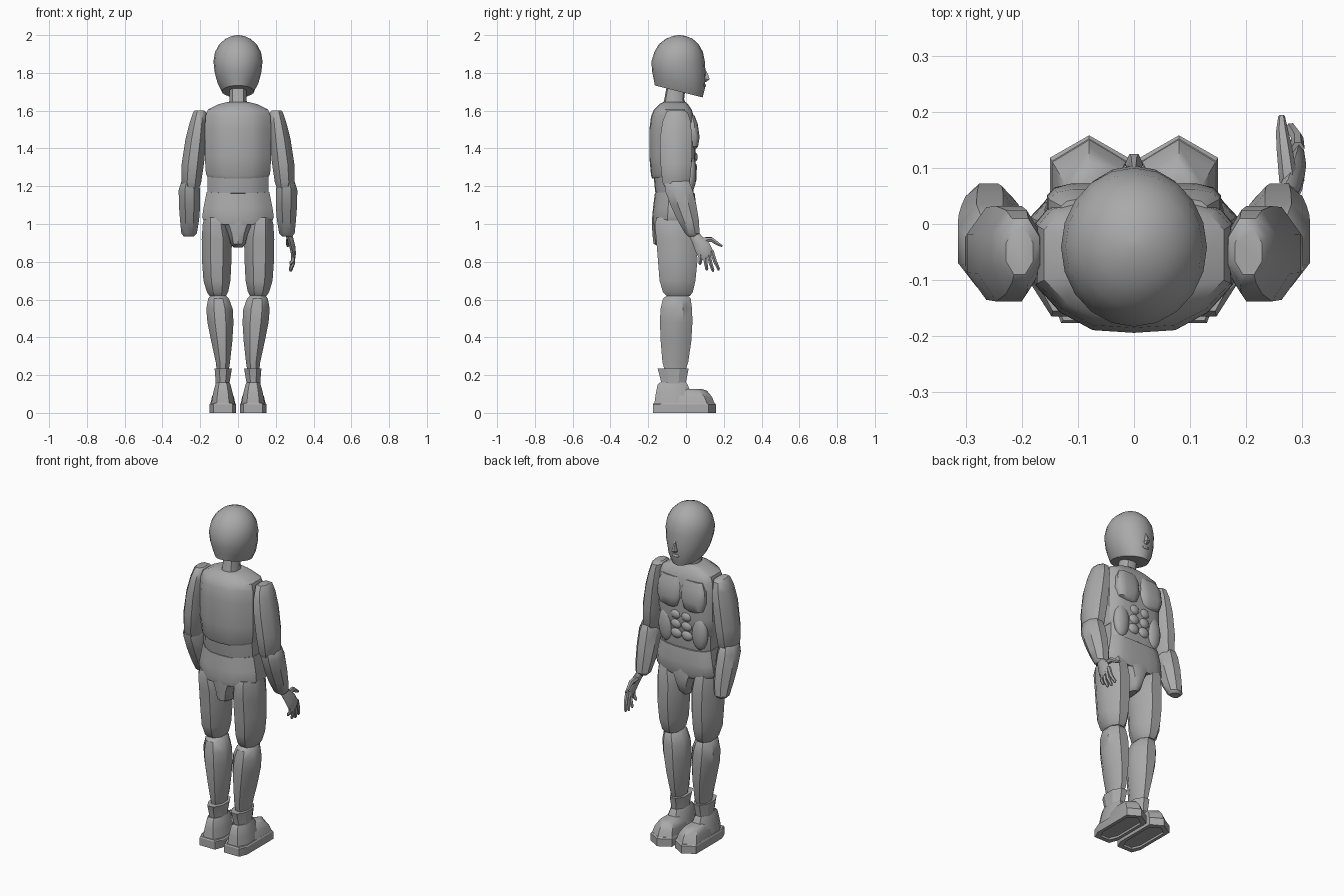
import bpy, bmesh, math
from mathutils import Vector

grey = bpy.data.materials.new("grey_plastic")
grey.diffuse_color = (0.4, 0.4, 0.4, 1)


def finish(name, bm, angle=32):
    bmesh.ops.recalc_face_normals(bm, faces=bm.faces)
    me = bpy.data.meshes.new(name)
    bm.to_mesh(me)
    bm.free()
    ob = bpy.data.objects.new(name, me)
    bpy.context.collection.objects.link(ob)
    me.materials.append(grey)
    bpy.ops.object.select_all(action='DESELECT')
    ob.select_set(True)
    bpy.context.view_layer.objects.active = ob
    bpy.ops.object.shade_smooth_by_angle(angle=math.radians(angle))
    return ob


def loft(name, rings, angle=32):
    """Skin a stack of closed rings and cap both ends."""
    bm = bmesh.new()
    vs = [[bm.verts.new(p) for p in r] for r in rings]
    n = len(vs[0])
    for a, b in zip(vs, vs[1:]):
        for i in range(n):
            j = (i + 1) % n
            bm.faces.new((a[i], a[j], b[j], b[i]))
    bm.faces.new(vs[0])
    bm.faces.new(vs[-1])
    return finish(name, bm, angle)


def ring(z, x0, x1, y0, y1, n=8, s=1, tilt=0, turn=0.5, sq=1.0):
    """Rounded ring filling a box; sq below 1 squares it off."""
    out = []
    cx, cy = (x0 + x1) / 2, (y0 + y1) / 2
    k = math.cos(math.pi / n) if turn else 1
    for i in range(n):
        a = 2 * math.pi * (i + turn) / n
        c, d = math.cos(a) / k, math.sin(a) / k
        c, d = [math.copysign(min(1, abs(v)) ** sq, v) for v in (c, d)]
        y = cy + d * (y1 - y0) / 2
        out.append((s * (cx + c * (x1 - x0) / 2), y, z + tilt * (y - cy)))
    return out


def trunk(z, w, yb, yf, bow=0.0):
    """Broad flat front, straight flanks, tapering faceted back."""
    prof = [(0, 1), (.3, 1), (.6, .98), (.85, .93), (1, .8), (1, .35), (.75, .15),
            (.42, .02), (0, 0)]
    prof += [(-x, y) for x, y in prof[-2:0:-1]]
    return [(x * w, yb + y * (yf - yb), z - bow * (1 - x * x)) for x, y in prof]


def blob(name, c, r, angle=40):
    bm = bmesh.new()
    bmesh.ops.create_uvsphere(bm, u_segments=16, v_segments=10, radius=1)
    for v in bm.verts:
        v.co = Vector(c) + Vector([a * b for a, b in zip(v.co, r)])
    return finish(name, bm, angle)


def tube(name, pts, radii, n=6):
    """Tapered bar through points."""
    pts = [Vector(p) for p in pts]
    side = Vector((1, 0, 0))
    rings = []
    for i, p in enumerate(pts):
        d = (pts[min(i + 1, len(pts) - 1)] - pts[max(i - 1, 0)]).normalized()
        u = (side - d * side.dot(d)).normalized()
        v = d.cross(u)
        rings.append([p + radii[i] * (u * math.cos(t) + v * math.sin(t))
                      for t in (2 * math.pi * k / n for k in range(n))])
    return loft(name, rings, 45)


# Head with a sloping jaw line
head = [(1.702, .085, -.165, .088, -.25), (1.745, .108, -.172, .1, -.2),
        (1.80, .123, -.18, .104, -.08), (1.86, .13, -.183, .1, 0),
        (1.91, .122, -.168, .09, 0), (1.95, .1, -.145, .068, 0),
        (1.98, .067, -.108, .036, 0), (1.995, .033, -.07, .0, 0),
        (2.0, .006, -.043, -.03, 0)]
loft("head", [ring(z, -w, w, b, f, 20, 1, t, 0) for z, w, b, f, t in head], 42)
# Nose and lips
loft("nose", [ring(z, -w, w, .085, f, 6, turn=0) for z, w, f in
              [(1.752, .01, .108), (1.766, .016, .128), (1.785, .01, .122), (1.82, .006, .103)]], 40)
blob("lips", (0, .098, 1.732), (.022, .009, .008))
# Neck
loft("neck", [ring(1.6, -.055, .055, -.13, .01, 10), ring(1.66, -.045, .045, -.115, -.01, 10),
              ring(1.74, -.045, .045, -.1, 0, 10)], 40)

# Chest shell
loft("chest", [trunk(z, w, b, f, k) for z, w, b, f, k in
               [(1.25, .162, -.178, .035, .01), (1.265, .17, -.185, .042, .01),
                (1.36, .176, -.194, .05, .005), (1.5, .175, -.194, .05, 0),
                (1.57, .172, -.185, .042, 0), (1.605, .16, -.17, .03, 0),
                (1.635, .1, -.14, .01, 0), (1.645, .06, -.12, 0, 0)]], 35)
# Pectoral plates and abdominal muscles
for s, side in ((1, "right"), (-1, "left")):
    loft(side + "_pectoral", [ring(z, .004 + i, w, .0, f, 12, s, sq=.65) for z, i, w, f in
         [(1.395, .035, .1, .05), (1.41, .015, .14, .064), (1.46, 0, .155, .072),
          (1.53, 0, .152, .062), (1.575, .01, .13, .045)]], 42)
    for i in range(3):
        blob(side + "_abdominal", (s * .035, .036, 1.355 - i * .057), (.036, .026 - .003 * i, .031))
    blob(side + "_flank", (s * .11, .025, 1.27), (.05, .03, .1))

# Belly
loft("belly", [trunk(z, w, b, f) for z, w, b, f in
               [(1.12, .155, -.155, .03), (1.17, .162, -.163, .04), (1.26, .16, -.172, .038)]])
# Pelvis and crotch
loft("pelvis", [trunk(z, w, b, f, k) for z, w, b, f, k in
                [(1.01, .178, -.175, .045, .015), (1.035, .19, -.18, .054, .012),
                 (1.09, .182, -.175, .056, .008), (1.17, .166, -.165, .046, .008)]], 35)
loft("crotch", [ring(z, -w, w, b, f, 12, turn=0, sq=.8) for z, w, b, f in
                [(.875, .022, -.13, .02), (.895, .042, -.172, .042), (.95, .058, -.178, .06),
                 (1.0, .085, -.18, .062), (1.04, .13, -.178, .055)]], 40)

for s, side in ((1, "right"), (-1, "left")):
    def limb(name, rows, n=8, ang=38, **kw):
        loft(side + "_" + name, [ring(*r, n=n, s=s, **kw) for r in rows], ang)

    # Arm
    limb("upper_arm", [(1.19, .205, .285, -.11, .005), (1.22, .195, .3, -.125, .02),
                       (1.32, .18, .298, -.135, .03), (1.45, .168, .278, -.138, .032),
                       (1.54, .165, .255, -.125, .025), (1.59, .168, .238, -.105, .01),
                       (1.602, .18, .228, -.09, -.01)])
    limb("forearm", [(.935, .232, .288, .01, .06), (.95, .218, .3, -.005, .072),
                     (1.02, .206, .307, -.045, .068), (1.1, .2, .313, -.082, .055),
                     (1.18, .2, .314, -.112, .035), (1.225, .212, .3, -.112, .018),
                     (1.248, .23, .28, -.09, -.005)])
    # Leg
    limb("thigh", [(.618, .065, .15, -.1, .02), (.64, .052, .165, -.122, .036),
                   (.7, .04, .183, -.14, .05), (.8, .035, .19, -.148, .06),
                   (.92, .032, .192, -.158, .058), (1.0, .05, .187, -.165, .05),
                   (1.035, .07, .176, -.155, .04)])
    limb("shin", [(.22, .05, .112, -.112, -.005), (.27, .042, .118, -.125, .012),
                  (.38, .03, .142, -.134, .028), (.48, .024, .162, -.138, .034),
                  (.55, .028, .168, -.135, .032), (.605, .048, .158, -.122, .025),
                  (.622, .065, .145, -.1, .01)])
    # Boot: flared cuff, ankle, toe cap and pointed sole
    limb("boot_cuff", [(.14, .044, .118, -.132, 0), (.165, .044, .118, -.132, 0),
                       (.235, .032, .124, -.15, .014)], 8, 25)
    limb("boot_ankle", [(.045, .018, .142, -.168, .05), (.1, .027, .133, -.16, .03),
                        (.15, .04, .12, -.15, .008), (.162, .046, .115, -.138, 0)], 8, 35, sq=.7)

    def outline(z, y0, y1, g):
        pts = [(.01 + g, y1 - .04), (.08, y1), (.15 - g, y1 - .04), (.15 - g, y0 + .05),
               (.13 - g, y0), (.03 + g, y0), (.01 + g, y0 + .05)]
        return [(s * x, y, z) for x, y in pts]
    loft(side + "_toe_cap", [outline(.045, -.08, .153, .003), outline(.085, -.08, .138, .012),
                             outline(.118, -.08, .11, .028), outline(.126, -.07, .085, .038)], 35)
    # Sole with a recessed tread underneath
    loft(side + "_sole", [outline(.012, -.15, .13, .02), outline(0, -.15, .13, .02),
                          outline(0, -.176, .158, 0), outline(.045, -.176, .158, 0),
                          outline(.052, -.172, .152, .004)], 25)

# Single open hand on the right arm
palm = []
for y, z, w, x, t in [(.035, .955, .026, .262, .02), (.055, .925, .03, .275, .018),
                      (.085, .88, .043, .288, .016), (.105, .84, .043, .294, .013),
                      (.11, .822, .036, .292, .01)]:
    palm.append([(x + t * math.cos(a), y + w * .85 * math.sin(a), z + w * .5 * math.sin(a))
                 for a in (math.tau * k / 8 for k in range(8))])
loft("right_palm", palm, 45)
for (y, z), (ty, tz) in (((.135, .85), (.172, .755)), ((.118, .838), (.142, .748)),
                         ((.1, .828), (.11, .755)), ((.078, .828), (.074, .785))):
    my, mz = (y + ty) / 2, (z + tz) / 2
    tube("right_finger", [(.292, y, z + .01), (.291, my, mz), (.279, ty, tz + .008),
                          (.277, ty, tz)], [.012, .011, .009, .005])
tube("right_thumb", [(.276, .075, .915), (.268, .135, .918), (.264, .165, .897),
                     (.263, .192, .882)], [.017, .014, .011, .006])
